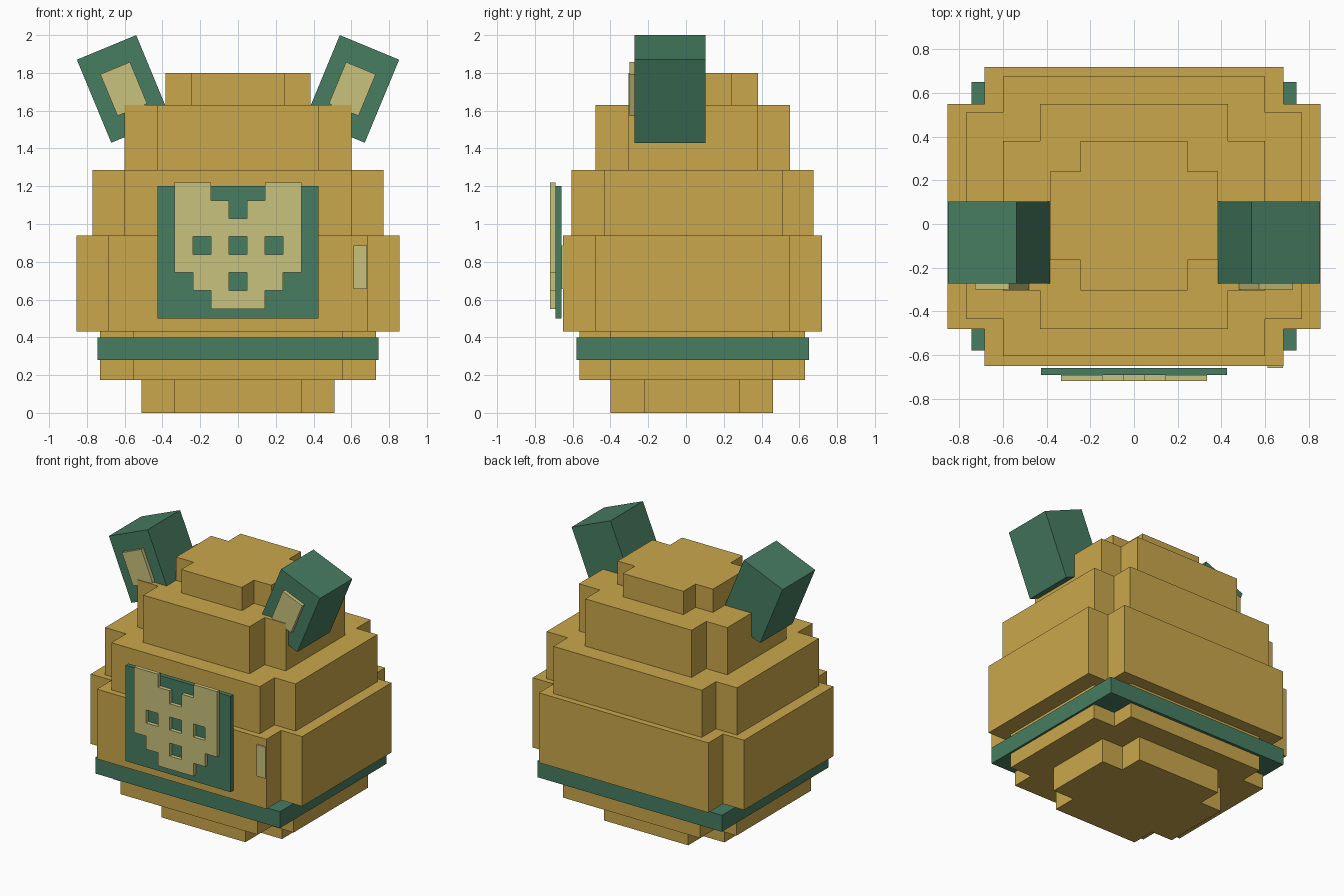
import bpy, bmesh, math
from mathutils import Matrix, Vector

cube = bpy.data.objects.get("Cube")
if cube:
    bpy.data.objects.remove(cube, do_unlink=True)


def make_material(name, rgb):
    mat = bpy.data.materials.new(name)
    mat.use_nodes = True
    colour = (*rgb, 1.0)
    mat.diffuse_color = colour
    mat.node_tree.nodes["Principled BSDF"].inputs["Base Color"].default_value = colour
    return mat


GOLD = make_material("gold", (0.584, 0.386, 0.069))
GREEN = make_material("green", (0.063, 0.205, 0.122))
PALE = make_material("pale_yellow", (0.584, 0.539, 0.202))


def finish(bm, name, mat):
    bmesh.ops.recalc_face_normals(bm, faces=bm.faces)
    mesh = bpy.data.meshes.new(name)
    bm.to_mesh(mesh)
    bm.free()
    mesh.materials.append(mat)
    obj = bpy.data.objects.new(name, mesh)
    bpy.context.collection.objects.link(obj)
    return obj


def extrude_all(bm, offset):
    ext = bmesh.ops.extrude_face_region(bm, geom=bm.faces[:])
    verts = [v for v in ext["geom"] if isinstance(v, bmesh.types.BMVert)]
    bmesh.ops.translate(bm, verts=verts, vec=offset)


def box(name, mat, x, y, z, tilt=0.0):
    """Box from (min, max) ranges, tilted about the y axis through its centre."""
    size = [r[1] - r[0] for r in (x, y, z)]
    centre = Vector([(r[0] + r[1]) / 2 for r in (x, y, z)])
    bm = bmesh.new()
    bmesh.ops.create_cube(bm, size=1, matrix=Matrix.Translation(centre)
                          @ Matrix.Rotation(tilt, 4, "Y") @ Matrix.Diagonal((*size, 1)))
    return finish(bm, name, mat)


def notched_tier(name, z, outer_x, inner_x, outer_y, inner_y):
    """Block with a square notch taken out of each vertical corner."""
    (f, b), (fi, bi) = outer_y, inner_y
    right = [(inner_x, f), (inner_x, fi), (outer_x, fi),
             (outer_x, bi), (inner_x, bi), (inner_x, b)]
    outline = right + [(-px, py) for px, py in reversed(right)]
    bm = bmesh.new()
    bm.faces.new([bm.verts.new((px, py, z[0])) for px, py in outline])
    extrude_all(bm, (0, 0, z[1] - z[0]))
    return finish(bm, name, GOLD)


# Stepped body, bottom to top
notched_tier("base_tier", (0, 0.175), 0.51, 0.34, (-0.40, 0.46), (-0.22, 0.285))
notched_tier("lower_tier", (0.175, 0.43), 0.73, 0.555, (-0.565, 0.63), (-0.40, 0.46))
notched_tier("belly_tier", (0.43, 0.94), 0.855, 0.685, (-0.65, 0.72), (-0.48, 0.55))
notched_tier("chest_tier", (0.94, 1.285), 0.77, 0.60, (-0.605, 0.675), (-0.435, 0.51))
notched_tier("upper_tier", (1.285, 1.63), 0.60, 0.43, (-0.48, 0.55), (-0.305, 0.38))
notched_tier("top_tier", (1.63, 1.80), 0.385, 0.245, (-0.305, 0.38), (-0.165, 0.24))

# Belt around the lower tier
box("belt", GREEN, (-0.745, 0.745), (-0.58, 0.65), (0.28, 0.40))

# Tilted ears with pale inner plates
for side, sign in (("left", 1), ("right", -1)):
    tilt = sign * math.radians(22.5)
    cx, cz = sign * 0.605, 1.715
    box(side + "_ear", GREEN, (cx - 0.17, cx + 0.17), (-0.273, 0.102),
        (cz - 0.238, cz + 0.238), tilt)
    box(side + "_inner_ear", PALE, (cx - 0.085, cx + 0.085), (-0.30, -0.27),
        (cz - 0.119, cz + 0.119), tilt)

# Front panel and side button
box("front_panel", GREEN, (-0.425, 0.425), (-0.692, -0.659), (0.50, 1.20))
box("button", PALE, (0.612, 0.683), (-0.66, -0.645), (0.655, 0.885))

# Blocky face plate with open eyes, nose and mouth
PATTERN = ["##...##",
           "###.###",
           "#######",
           "#.#.#.#",
           "#######",
           ".##.##.",
           "..###.."]
cell, left, top = 0.0957, -0.335, 1.221
bm = bmesh.new()
for r, row in enumerate(PATTERN):
    for c, mark in enumerate(row):
        if mark == "#":
            x0, z0 = left + c * cell, top - r * cell
            bm.faces.new([bm.verts.new((x0 + i * cell, -0.692, z0 - j * cell))
                          for i, j in ((0, 0), (0, 1), (1, 1), (1, 0))])
bmesh.ops.remove_doubles(bm, verts=bm.verts, dist=0.001)
extrude_all(bm, (0, -0.028, 0))
finish(bm, "face_plate", PALE)
